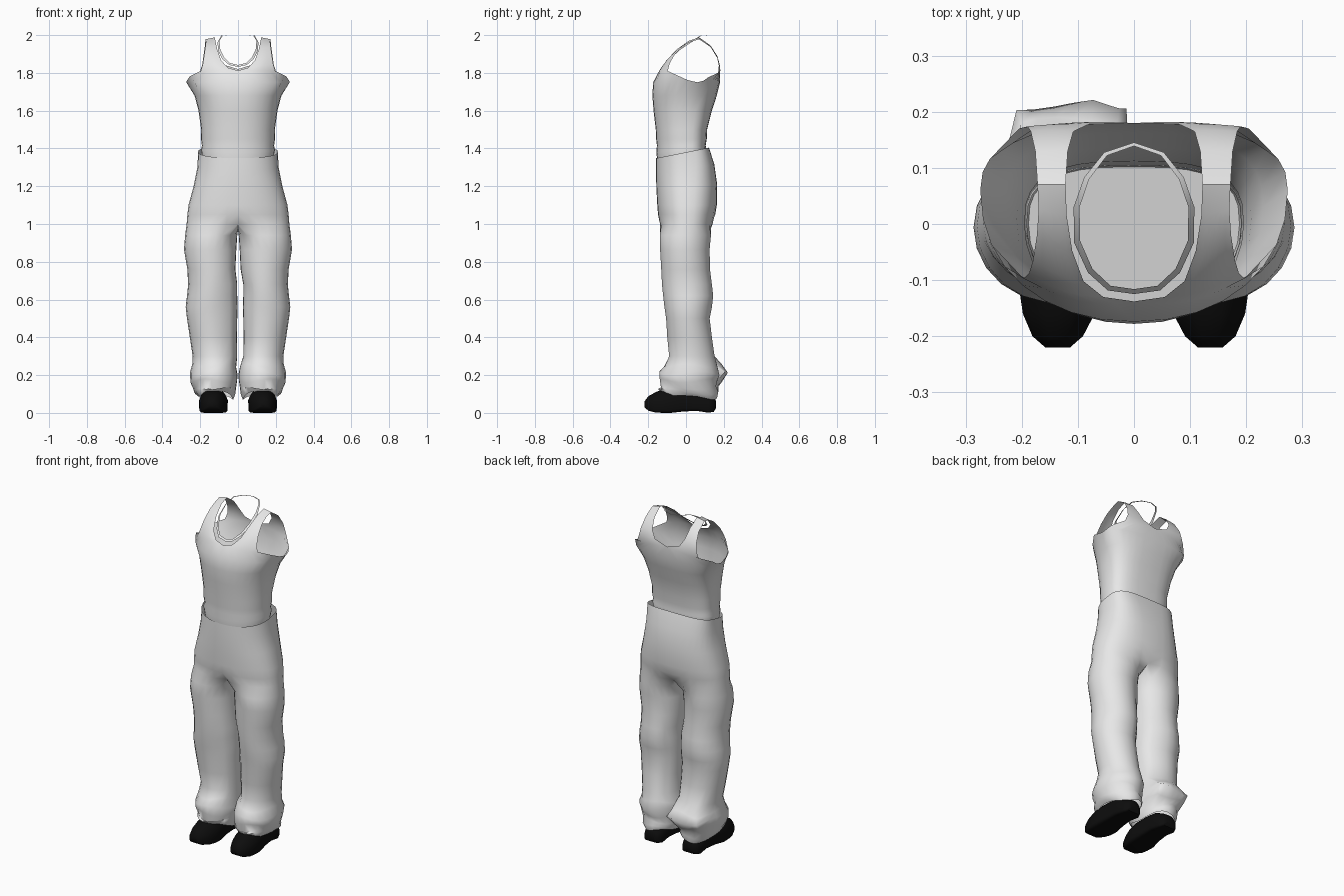
import bpy, bmesh, math

cube = bpy.data.objects.get("Cube")
if cube:
    bpy.data.objects.remove(cube, do_unlink=True)


def material(name, rgb):
    m = bpy.data.materials.new(name)
    m.use_nodes = True
    m.diffuse_color = (*rgb, 1)
    m.node_tree.nodes["Principled BSDF"].inputs["Base Color"].default_value = (*rgb, 1)
    return m


cloth = material("light grey cloth", (0.8, 0.8, 0.8))
leather = material("black leather", (0.004, 0.004, 0.004))


def power(v, e):
    return math.copysign(abs(v) ** e, v)


def bridge(bm, a, b, closed=False):
    """Quads between two rows of vertices."""
    n = len(a)
    for i in range(n if closed else n - 1):
        j = (i + 1) % n
        quad = list(dict.fromkeys((a[i], a[j], b[j], b[i])))
        if len(quad) > 2:
            bm.faces.new(quad)


def finish(bm, name, mat, mirror=False, angle=50):
    """Mirror across x, weld, shade smooth and link the mesh."""
    if mirror:
        copy = bmesh.ops.duplicate(bm, geom=bm.verts[:] + bm.edges[:] + bm.faces[:])
        for v in copy["geom"]:
            if isinstance(v, bmesh.types.BMVert):
                v.co.x *= -1
    bmesh.ops.remove_doubles(bm, verts=bm.verts, dist=0.0005)
    bmesh.ops.recalc_face_normals(bm, faces=bm.faces)
    mesh = bpy.data.meshes.new(name)
    bm.to_mesh(mesh)
    bm.free()
    mesh.materials.append(mat)
    ob = bpy.data.objects.new(name, mesh)
    bpy.context.collection.objects.link(ob)
    bpy.ops.object.select_all(action="DESELECT")
    bpy.context.view_layer.objects.active = ob
    ob.select_set(True)
    bpy.ops.object.shade_smooth_by_angle(angle=math.radians(angle))
    return ob


HALF = 16


def half_ring(bm, z, w, front, back, mid=0.0, tilt=0.0, square=0.7):
    """Half outline from the front centre round the side to the back centre."""
    row = []
    for i in range(HALF + 1):
        t = math.pi * i / HALF
        c, s = math.cos(t), math.sin(t)
        e = 0.93 if c > 0 else square
        x = 0 if i in (0, HALF) else w * abs(s) ** e
        y = mid - (mid - front if c > 0 else back - mid) * power(c, e)
        row.append(bm.verts.new((x, y, z + tilt * y)))
    return row


# Tank top: body up to the armholes, closed at the hem
bm = bmesh.new()
body = [
    (1.35, .188, -.150, .102, 0, .2), (1.395, .196, -.157, .106, 0, .1), (1.415, .191, -.154, .104),
    (1.45, .196, -.158, .110), (1.50, .195, -.160, .112), (1.60, .209, -.172, .137, .01),
    (1.68, .230, -.178, .163, .03, 0, .75), (1.75, .274, -.174, .180, .06, 0, .8),
]
rows = [half_ring(bm, *r) for r in body]
SPAN = 6
for i, lift in ((SPAN, .032), (SPAN + 1, .012), (HALF - SPAN - 1, .008), (HALF - SPAN, .025)):
    rows[-1][i].co.z += lift
for a, b in zip(rows, rows[1:]):
    bridge(bm, a, b)
bm.faces.new(rows[0])

# Tank top: chest, shoulder strap and upper back as one strip over the shoulder
strip = [  # inner (neck) point, outer (armhole) point, bulge
    ((0, -.138, 1.812), (.197, -.097, 1.81), -.02),
    ((.055, -.130, 1.828), (.187, -.088, 1.845), -.012),
    ((.09, -.102, 1.868), (.18, -.065, 1.89), -.006),
    ((.11, -.048, 1.925), (.173, -.02, 1.94), -.003),
    ((.12, .015, 1.97), (.17, .025, 1.965), 0),
    ((.122, .07, 1.988), (.172, .07, 1.978), 0),
    ((.118, .13, 1.945), (.176, .13, 1.937), 0),
    ((.108, .165, 1.89), (.184, .165, 1.88), .002),
    ((.08, .178, 1.845), (.19, .174, 1.84), .002),
    ((0, .180, 1.82), (.205, .170, 1.80), .006),
]
top = rows[-1]
previous = top[:SPAN + 1]
for inner, outer, bulge in strip:
    row = []
    for k in range(SPAN + 1):
        f = k / SPAN
        x, y, z = (a + (b - a) * f for a, b in zip(inner, outer))
        row.append(bm.verts.new((x, y + bulge * math.sin(math.pi * f), z)))
    bridge(bm, previous, row)
    previous = row
bridge(bm, previous, top[:HALF - SPAN - 1:-1])
finish(bm, "tank_top", cloth, mirror=True)

# Trousers: hips as half outlines
bm = bmesh.new()
hips = [
    (1.380, .211, -.158, .122, 0, .2, .52), (1.30, .215, -.159, .150, 0, .1, .65),
    (1.20, .235, -.157, .165, 0, .05, .75), (1.10, .262, -.152, .163, 0, 0, .8),
    (1.05, .268, -.148, .155, 0, 0, .8), (1.00, .272, -.140, .143, 0, 0, .8),
]
rows = [half_ring(bm, *r) for r in hips]
rows[-1][0].co.y += .03
rows[-1][-1].co.y -= .02
for a, b in zip(rows, rows[1:]):
    bridge(bm, a, b)

# Trousers: crotch seam closes the half outline into a full leg ring
INNER = 7
front, back = rows[-1][0].co.copy(), rows[-1][-1].co.copy()
seam = []
for i in range(1, INNER + 1):
    p = back.lerp(front, i / (INNER + 1))
    p.z -= .035 * math.sin(math.pi * i / (INNER + 1))
    seam.append(bm.verts.new(p))
previous = rows[-1] + seam

# Trousers: leg down to the flared, crumpled cuff
legs = [  # height, inner x, outer x, front y, back y
    (.94, .004, .280, -.140, .133), (.865, .009, .286, -.138, .126),
    (.76, .014, .268, -.132, .128), (.68, .016, .264, -.128, .138),
    (.62, .016, .270, -.122, .145), (.56, .014, .277, -.115, .138),
    (.50, .016, .270, -.106, .126), (.40, .018, .255, -.100, .138),
    (.30, .016, .240, -.090, .152), (.25, .010, .242, -.115, .165),
    (.21, .003, .254, -.142, .178), (.17, .004, .252, -.140, .165),
    (.13, .010, .236, -.132, .160), (.105, .014, .232, -.148, .172), (.08, .026, .212, -.130, .165),
]
START = .75
for z, xi, xo, yf, yb in legs:
    row = []
    total = HALF + 1 + INNER
    sweep = math.pi + 2 * START
    for i in range(total):
        if i <= HALF:
            t = -START + sweep * i / HALF
        else:
            t = math.pi + START + (2 * math.pi - sweep) * (i - HALF) / (INNER + 1)
        x = (xi + xo) / 2 + (xo - xi) / 2 * math.sin(t)
        y = (yf + yb) / 2 - (yb - yf) / 2 * math.cos(t)
        crumple = .01 * math.sin(3 * t + 40 * z) if z < .26 else 0
        hem = .2 * max(0, -y) if z < .12 else 0
        row.append(bm.verts.new((x, y, z + crumple + hem)))
    bridge(bm, previous, row, closed=True)
    previous = row
trousers = finish(bm, "trousers", cloth, mirror=True, angle=70)

# Inner legs lean to the left; pointed loose fold at the back of the right cuff
for v in trousers.data.vertices:
    if abs(v.co.x) < .06 and .27 < v.co.z < .7:
        v.co.x += .012
    fall = max(0, 1 - abs(v.co.z - .21) / .09)
    if -.22 < v.co.x < -.01 and v.co.y > .08 and fall:
        v.co.y += (.224 - .15 * abs(v.co.x + .07) - v.co.y) * fall

# Shoes: flat-soled sections lofted from toe to heel
shoe = [  # y, half width, bottom, top, centre x
    (-.220, .022, .030, .060, .136), (-.200, .045, .012, .088, .136),
    (-.160, .064, .002, .110, .134), (-.120, .073, .000, .125, .131), (-.080, .076, .000, .134, .130),
    (-.010, .066, .008, .138, .128), (.060, .060, .010, .130, .126),
    (.120, .059, .001, .100, .126), (.148, .046, .006, .080, .126), (.158, .026, .025, .065, .126),
]
for side, name in ((1, "left_shoe"), (-1, "right_shoe")):
    bm = bmesh.new()
    rows = []
    for y, w, low, high, cx in shoe:
        row = []
        for i in range(20):
            t = 2 * math.pi * i / 20
            s = math.sin(t)
            x = cx + w * power(math.cos(t), .25 if s < 0 else .6) * (1 - .3 * max(s, 0))
            z = (low + high) / 2 + (high - low) / 2 * power(s, .25 if s < 0 else .9)
            row.append(bm.verts.new((side * x, y, z)))
        rows.append(row)
    for a, b in zip(rows, rows[1:]):
        bridge(bm, a, b, closed=True)
    bm.faces.new(rows[0])
    bm.faces.new(rows[-1])
    finish(bm, name, leather)

# Necklace: thin ribbon loop resting inside the neckline
cord = [
    (0, .139, 2.0), (.048, .122, 2.0), (.080, .080, 1.998), (.097, .030, 1.972),
    (.096, -.03, 1.93), (.074, -.08, 1.882), (.042, -.110, 1.852), (0, -.116, 1.842),
]
bm = bmesh.new()
inner_edge = [bm.verts.new(p) for p in cord]
outer_edge = [bm.verts.new((x * 1.11, .03 + (y - .03) * 1.06, z - .01 * (z < 1.99))) for x, y, z in cord]
bridge(bm, inner_edge, outer_edge)
finish(bm, "necklace", cloth, mirror=True)
